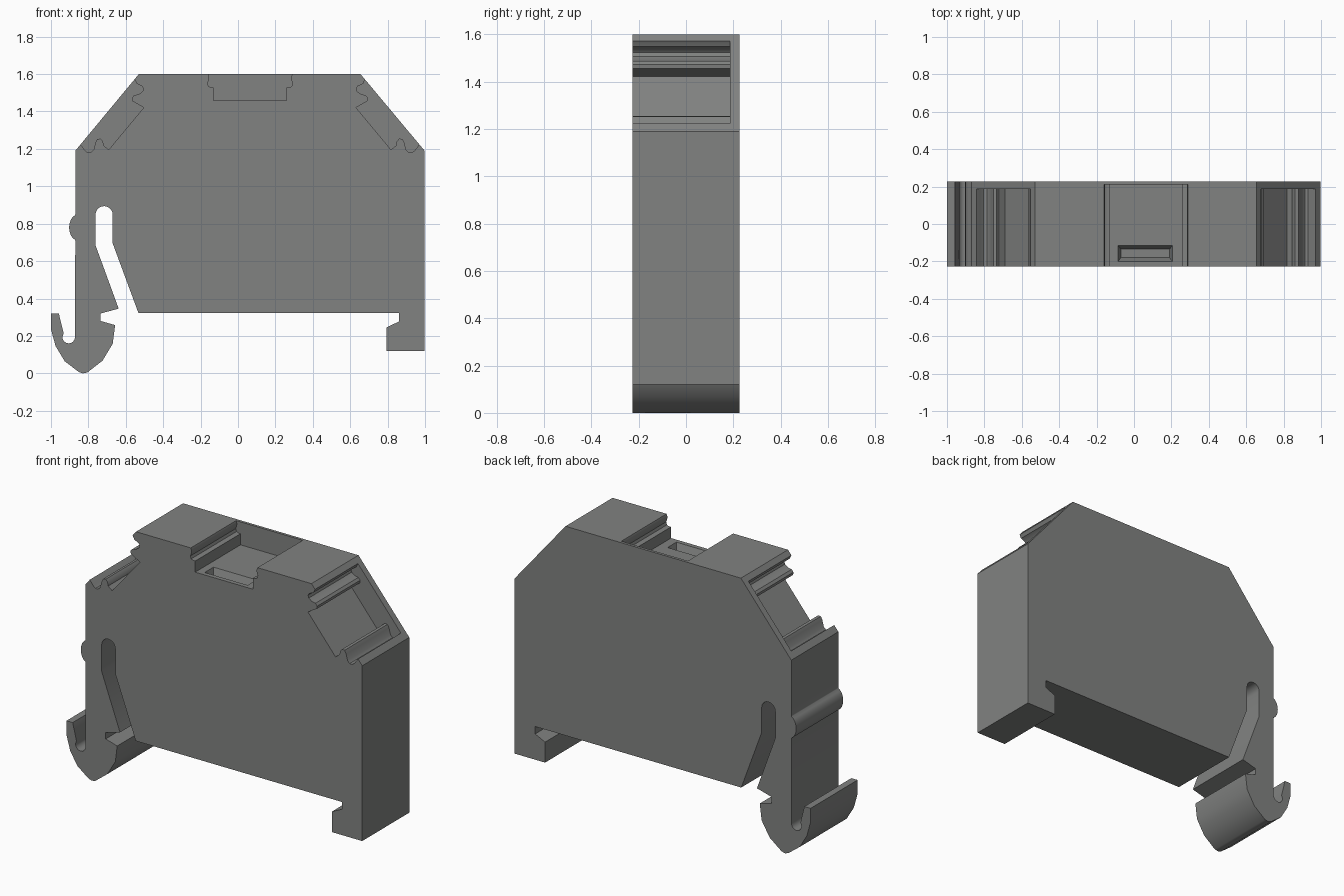
import bpy, bmesh, math

if "Cube" in bpy.data.objects:
    bpy.data.objects.remove(bpy.data.objects["Cube"])

grey = bpy.data.materials.new("housing_grey")
grey.diffuse_color = (0.22, 0.225, 0.22, 1)
grey.use_nodes = True
grey.node_tree.nodes["Principled BSDF"].inputs["Base Color"].default_value = grey.diffuse_color


def arc(cx, cz, rx, rz, a0, a1, n):
    """Points on an elliptical arc, angles in degrees."""
    angles = [math.radians(a0 + (a1 - a0) * i / n) for i in range(n + 1)]
    return [(cx + rx * math.cos(a), cz + rz * math.sin(a)) for a in angles]


def prism(name, pts, y0, y1):
    """Extrude an (x, z) profile along y."""
    bm = bmesh.new()
    face = bm.faces.new([bm.verts.new((x, y0, z)) for x, z in pts])
    ext = bmesh.ops.extrude_face_region(bm, geom=[face])
    verts = [v for v in ext["geom"] if isinstance(v, bmesh.types.BMVert)]
    bmesh.ops.translate(bm, verts=verts, vec=(0, y1 - y0, 0))
    return finish(name, bm)


def finish(name, bm):
    bmesh.ops.recalc_face_normals(bm, faces=bm.faces)
    mesh = bpy.data.meshes.new(name)
    bm.to_mesh(mesh)
    bm.free()
    mesh.materials.append(grey)
    ob = bpy.data.objects.new(name, mesh)
    bpy.context.collection.objects.link(ob)
    return ob


def cut(target, cutter):
    mod = target.modifiers.new(cutter.name, "BOOLEAN")
    mod.operation = "DIFFERENCE"
    mod.solver = "EXACT"
    mod.object = cutter
    cutter.hide_render = True
    cutter.hide_set(True)


# Housing with spring foot, release slot and fixed foot
outline = [(-0.53, 1.6), (-0.87, 1.19), (-0.87, 0.85)]
outline += arc(-0.855, 0.78, 0.048, 0.07, 110, 250, 8)      # side bump
outline += [(-0.87, 0.71)]
outline += arc(-0.905, 0.195, 0.034, 0.035, 0, -180, 8)     # hook throat
outline += [(-0.932, 0.215), (-0.958, 0.32), (-1, 0.32), (-1, 0.235),
            (-0.975, 0.145), (-0.927, 0.065), (-0.852, 0.008),
            (-0.83, 0.0), (-0.805, 0.005), (-0.724, 0.068), (-0.67, 0.158),
            (-0.657, 0.258), (-0.735, 0.28), (-0.735, 0.32), (-0.638, 0.346),
            (-0.762, 0.685)]
outline += arc(-0.716, 0.848, 0.046, 0.046, 180, 0, 10)     # slot end
outline += [(-0.67, 0.695), (-0.532, 0.322), (0.86, 0.322), (0.86, 0.277),
            (0.793, 0.245), (0.793, 0.12), (0.998, 0.12), (0.998, 1.19),
            (0.655, 1.6)]
housing = prism("housing", outline, -0.227, 0.227)

# Ribbed marker recess on each sloping shoulder
recess = [(-0.62, 1.66), (-0.552, 1.571), (-0.542, 1.549), (-0.513, 1.535),
          (-0.505, 1.523), (-0.51, 1.507), (-0.531, 1.492), (-0.555, 1.487),
          (-0.567, 1.473), (-0.565, 1.456), (-0.504, 1.421),
          (-0.691, 1.196), (-0.718, 1.218), (-0.722, 1.24), (-0.735, 1.255),
          (-0.752, 1.253), (-0.762, 1.234), (-0.772, 1.195), (-0.786, 1.181),
          (-0.804, 1.18), (-0.82, 1.194), (-0.841, 1.223), (-0.93, 1.29)]
cut(housing, prism("left_recess_cutter", recess, -0.3, 0.187))
cut(housing, prism("right_recess_cutter",
                   [(0.127 - x, z) for x, z in recess], -0.3, 0.187))

# Top pocket with lipped sides
side = [(0.225, 1.65), (0.225, 1.6), (0.219, 1.583), (0.222, 1.565),
        (0.228, 1.55), (0.222, 1.534), (0.21, 1.528), (0.195, 1.528),
        (0.195, 1.46)]
pocket = [(0.065 + x, z) for x, z in side]
pocket += [(0.065 - x, z) for x, z in reversed(side)]
cut(housing, prism("top_pocket_cutter", pocket, -0.3, 0.21))

# Tapered label slot in the pocket floor
bm = bmesh.new()
rings = []
for x0, x1, y0, y1, z in ((-0.07, 0.19, -0.18, -0.135, 1.41),
                          (-0.085, 0.205, -0.2, -0.115, 1.46),
                          (-0.085, 0.205, -0.2, -0.115, 1.5)):
    rings.append([bm.verts.new((x, y, z)) for x, y in
                  ((x0, y0), (x1, y0), (x1, y1), (x0, y1))])
bm.faces.new(rings[0])
bm.faces.new(rings[-1])
for a, b in zip(rings, rings[1:]):
    for i in range(4):
        j = (i + 1) % 4
        bm.faces.new((a[i], a[j], b[j], b[i]))
cut(housing, finish("label_slot_cutter", bm))

# Apply the cuts, then smooth the rounded parts
bpy.ops.object.select_all(action="DESELECT")
housing.select_set(True)
bpy.context.view_layer.objects.active = housing
for mod in list(housing.modifiers):
    bpy.ops.object.modifier_apply(modifier=mod.name)
for ob in list(bpy.data.objects):
    if ob.name.endswith("_cutter"):
        bpy.data.objects.remove(ob)
bpy.ops.object.shade_smooth_by_angle(angle=math.radians(35))
